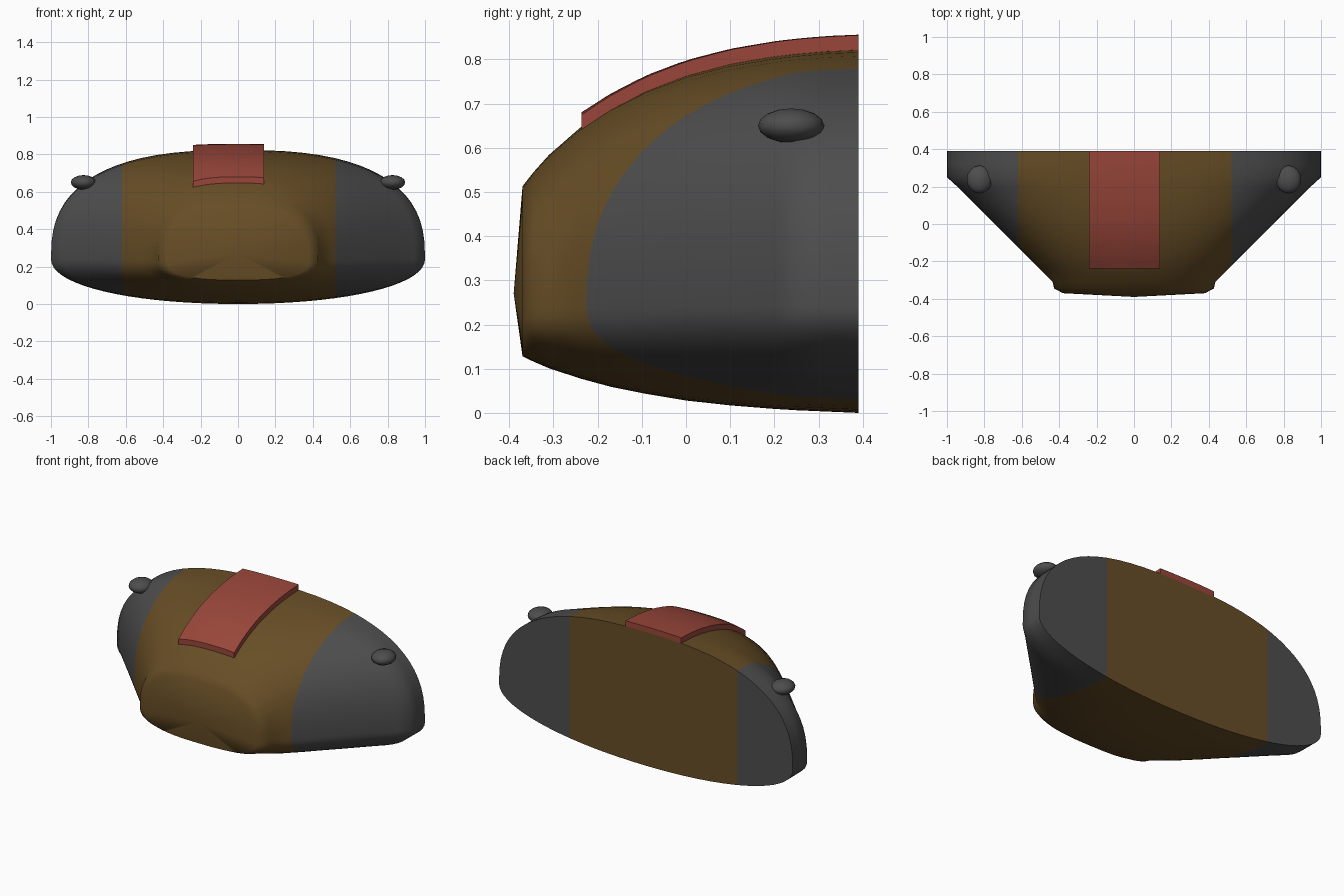
import bpy, bmesh, math

if "Cube" in bpy.data.objects:
    bpy.data.objects.remove(bpy.data.objects["Cube"])


def material(name, rgb):
    m = bpy.data.materials.new(name)
    m.diffuse_color = (*rgb, 1)
    m.use_nodes = True
    m.node_tree.nodes["Principled BSDF"].inputs["Base Color"].default_value = m.diffuse_color
    return m


BROWN = material("brown", (0.135, 0.075, 0.019))
GREY = material("dark grey", (0.075, 0.075, 0.075))
RED = material("brick red", (0.32, 0.062, 0.042))

# Stations along the nose: y, half width, top z, bottom z, lower roundness
STATIONS = [(-0.37, 0.38, 0.513, 0.128, 2.8), (-0.345, 0.427, 0.545, 0.116, 2.8),
            (-0.31, 0.435, 0.584, 0.101, 2.6), (-0.24, 0.505, 0.645, 0.078, 2.4),
            (-0.17, 0.575, 0.690, 0.059, 2.3), (-0.09, 0.655, 0.731, 0.043, 2.2),
            (0.0, 0.745, 0.765, 0.028, 2.1), (0.1, 0.845, 0.791, 0.017, 2.1),
            (0.2, 0.945, 0.808, 0.009, 2.1), (0.25, 1.0, 0.814, 0.006, 2.1),
            (0.32, 1.0, 0.820, 0.003, 2.1), (0.39, 1.0, 0.823, 0.0, 2.1)]
MID_Z, UPPER, SIDES = 0.24, 2.6, 72


def ring(y, w, top, bottom, lower):
    pts = []
    for i in range(SIDES):
        a = 2 * math.pi * i / SIDES
        c, s = math.cos(a), math.sin(a)
        n, h = (UPPER, top - MID_Z) if s >= 0 else (lower, MID_Z - bottom)
        pts.append((w * math.copysign(abs(c) ** (2 / n), c), y,
                    MID_Z + h * math.copysign(abs(s) ** (2 / n), s)))
    return pts


def roof(x, y):
    """Height of the upper body surface."""
    for a, b in zip(STATIONS, STATIONS[1:]):
        if y <= b[0] + 1e-6:
            t = (y - a[0]) / (b[0] - a[0])
            w, top = (a[k] + t * (b[k] - a[k]) for k in (1, 2))
            break
    return MID_Z + (top - MID_Z) * (1 - abs(x / w) ** UPPER) ** (1 / UPPER)


def finish(bm, name, mats, angle):
    bmesh.ops.recalc_face_normals(bm, faces=bm.faces)
    me = bpy.data.meshes.new(name)
    bm.to_mesh(me)
    bm.free()
    for m in mats:
        me.materials.append(m)
    ob = bpy.data.objects.new(name, me)
    bpy.context.collection.objects.link(ob)
    bpy.ops.object.select_all(action='DESELECT')
    ob.select_set(True)
    bpy.context.view_layer.objects.active = ob
    bpy.ops.object.shade_smooth_by_angle(angle=math.radians(angle))
    return ob


# Lofted nose body with a shallow pointed front and a flat back
bm = bmesh.new()
rings = [[bm.verts.new(p) for p in ring(*s)] for s in STATIONS]
for a, b in zip(rings, rings[1:]):
    for i in range(SIDES):
        j = (i + 1) % SIDES
        bm.faces.new((a[i], a[j], b[j], b[i]))
tip = bm.verts.new((0, -0.39, 0.27))
for i in range(SIDES):
    bm.faces.new((tip, rings[0][(i + 1) % SIDES], rings[0][i]))
bm.faces.new(rings[-1])
# Cut the colour boundaries, then paint the outer sides grey
for x in (-0.62, 0.52):
    bmesh.ops.bisect_plane(bm, geom=bm.verts[:] + bm.edges[:] + bm.faces[:],
                           plane_co=(x, 0, 0), plane_no=(1, 0, 0), dist=1e-5)
for f in bm.faces:
    x = f.calc_center_median().x
    f.material_index = 1 if x < -0.62 or x > 0.52 else 0
finish(bm, "nose_body", [BROWN, GREY], 50)

# Raised red panel following the roof
bm = bmesh.new()
NX, NY = 8, 20
grid = []
for j in range(NY + 1):
    y = -0.237 + 0.627 * j / NY
    row = []
    for i in range(NX + 1):
        x = -0.24 + 0.38 * i / NX
        row.append(bm.verts.new((x, y, roof(x, y) - 0.004)))
    grid.append(row)
for a, b in zip(grid, grid[1:]):
    for i in range(NX):
        bm.faces.new((a[i], a[i + 1], b[i + 1], b[i]))
out = bmesh.ops.extrude_face_region(bm, geom=bm.faces[:], use_keep_orig=True)
bmesh.ops.translate(bm, vec=(0, 0, 0.037),
                    verts=[v for v in out["geom"] if isinstance(v, bmesh.types.BMVert)])
finish(bm, "roof_panel", [RED], 30)

# Side lamps, one each side
for side, name in ((-1, "left_lamp"), (1, "right_lamp")):
    bm = bmesh.new()
    bmesh.ops.create_uvsphere(bm, u_segments=16, v_segments=8, radius=1)
    bmesh.ops.scale(bm, vec=(0.068, 0.075, 0.039), verts=bm.verts)
    bmesh.ops.translate(bm, vec=(side * 0.826, 0.238, 0.65), verts=bm.verts)
    finish(bm, name, [GREY], 60)
